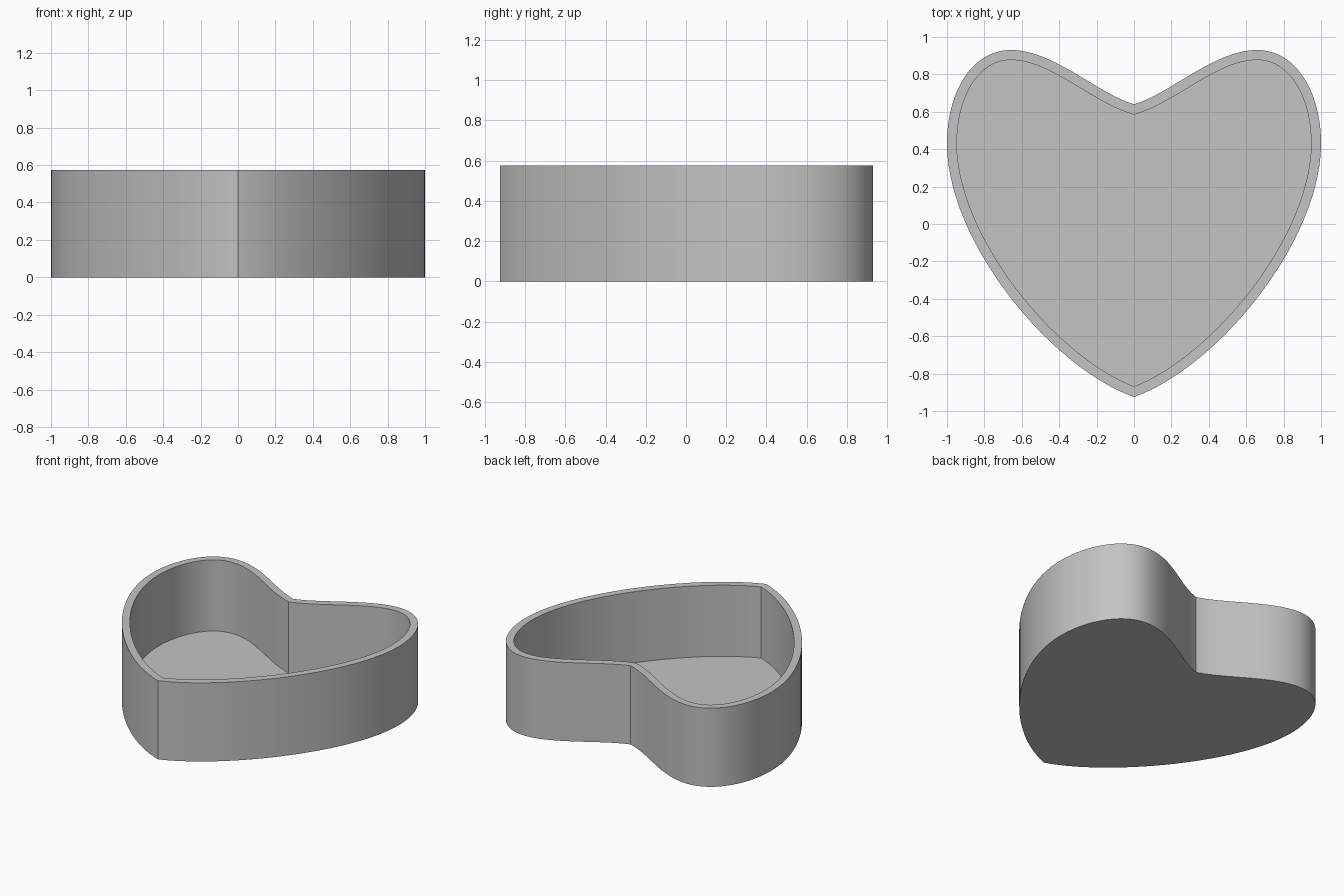
import bpy
import bmesh
from mathutils import Vector
from mathutils.geometry import interpolate_bezier

HEIGHT = 0.575
WALL = 0.053
FLOOR = 0.055
STEPS = 28

if "Cube" in bpy.data.objects:
    bpy.data.objects.remove(bpy.data.objects["Cube"], do_unlink=True)

# Single flat colour
grey = bpy.data.materials.new("light grey")
grey.use_nodes = True
grey.diffuse_color = (0.55, 0.55, 0.55, 1)
grey.node_tree.nodes["Principled BSDF"].inputs["Base Color"].default_value = (0.55, 0.55, 0.55, 1)

# Half outline from notch to lobe, side and tip: point, handle, handle, point
CURVES = [
    ((0, 0.64), (0.20, 0.70), (0.43, 0.93), (0.658, 0.93)),
    ((0.658, 0.93), (0.87, 0.93), (1, 0.70), (1, 0.43)),
    ((1, 0.43), (1, -0.09), (0.45, -0.765), (0, -0.925)),
]


def heart_outline():
    half = []
    for curve in CURVES:
        points = interpolate_bezier(*[Vector(p) for p in curve], STEPS + 1)
        half += [Vector((p[0], p[1])) for p in points[:-1]]
    tip = Vector(CURVES[-1][-1])
    mirrored = [Vector((-p.x, p.y)) for p in reversed(half[1:])]
    return half + [tip] + mirrored


def inset(loop, distance):
    """Move a clockwise loop inwards with mitred corners."""
    result = []
    for i, p in enumerate(loop):
        before = (p - loop[i - 1]).normalized()
        after = (loop[(i + 1) % len(loop)] - p).normalized()
        n1 = Vector((before.y, -before.x))
        n2 = Vector((after.y, -after.x))
        mitre = (n1 + n2).normalized()
        result.append(p + mitre * distance / mitre.dot(n1))
    return result


# Open heart-shaped box: outer wall, rim, inner wall and floor
outer = heart_outline()
inner = inset(outer, WALL)
bm = bmesh.new()
levels = [(outer, 0), (outer, HEIGHT), (inner, HEIGHT), (inner, FLOOR)]
rings = [[bm.verts.new((p.x, p.y, z)) for p in loop] for loop, z in levels]
for low, high in zip(rings, rings[1:]):
    for i in range(len(low)):
        j = (i + 1) % len(low)
        bm.faces.new((low[i], low[j], high[j], high[i]))
bm.faces.new(rings[0])
bm.faces.new(rings[-1])
bmesh.ops.recalc_face_normals(bm, faces=bm.faces)

mesh = bpy.data.meshes.new("heart_box")
bm.to_mesh(mesh)
bm.free()
mesh.materials.append(grey)
box = bpy.data.objects.new("heart_box", mesh)
bpy.context.collection.objects.link(box)

# Smooth curved walls, sharp rim, notch and tip
bpy.ops.object.select_all(action="DESELECT")
box.select_set(True)
bpy.context.view_layer.objects.active = box
bpy.ops.object.shade_smooth_by_angle(angle=0.4)
